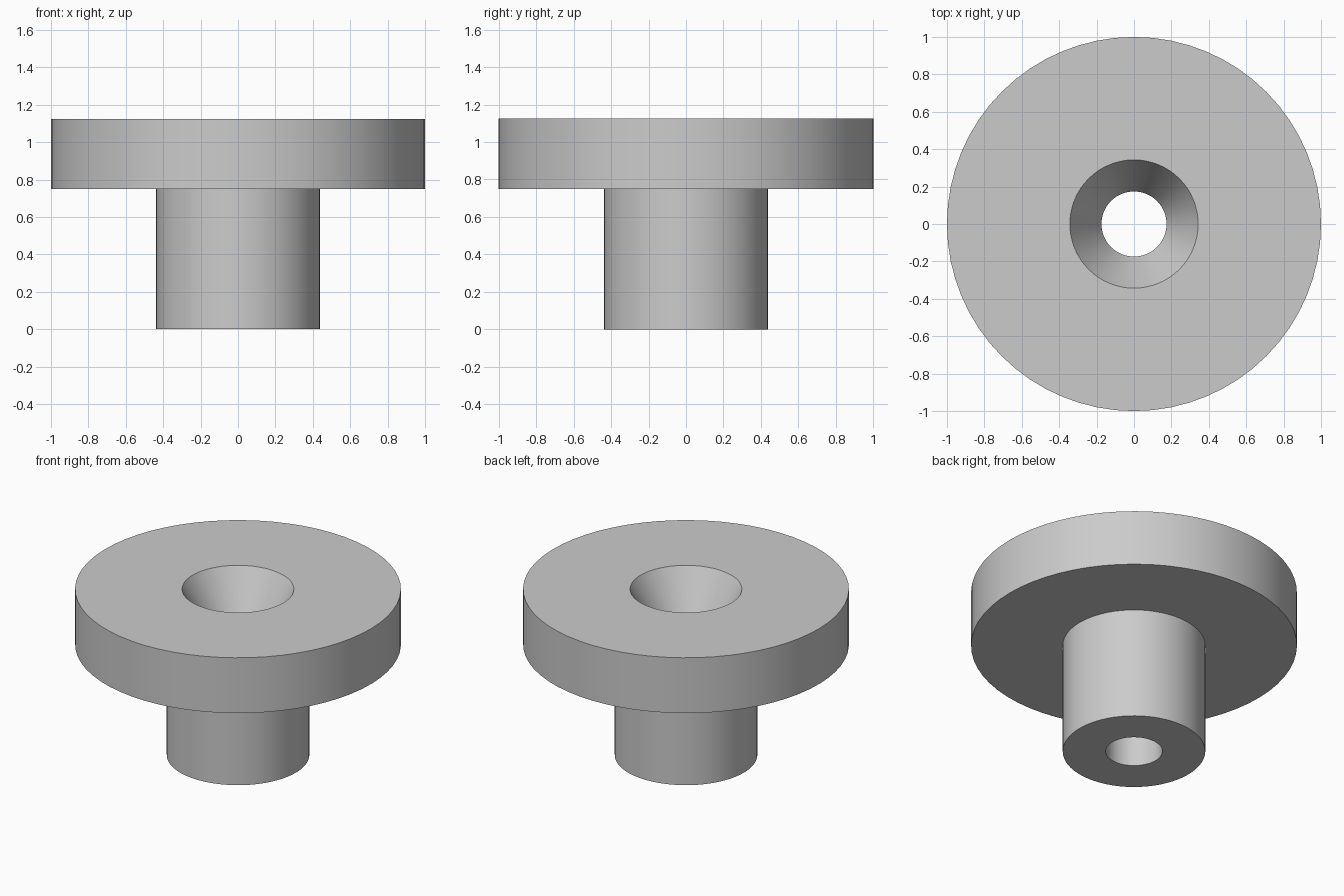
import bpy
import math

SEGMENTS = 64

cube = bpy.data.objects.get("Cube")
if cube:
    bpy.data.objects.remove(cube, do_unlink=True)

# Single neutral grey
grey = bpy.data.materials.new("plain grey")
grey.use_nodes = True
colour = (0.6, 0.6, 0.6, 1.0)
grey.diffuse_color = colour
grey.node_tree.nodes["Principled BSDF"].inputs["Base Color"].default_value = colour

# Closed half-section (radius, height): stem, flange, countersink, bore
profile = [
    (0.174, 0.0), (0.4375, 0.0),
    (0.4375, 0.75), (1.0, 0.75),
    (1.0, 1.125), (0.343, 1.125),
    (0.174, 0.825),
]


def lathe(name, section):
    """Revolve a closed section around the z axis."""
    count = len(section)
    verts, faces = [], []
    for s in range(SEGMENTS):
        a = math.tau * s / SEGMENTS
        verts += [(r * math.cos(a), r * math.sin(a), z) for r, z in section]
        here, ahead = s * count, (s + 1) % SEGMENTS * count
        for i in range(count):
            j = (i + 1) % count
            faces.append((here + i, ahead + i, ahead + j, here + j))
    mesh = bpy.data.meshes.new(name)
    mesh.from_pydata(verts, [], faces)
    mesh.materials.append(grey)
    mesh.update()
    obj = bpy.data.objects.new(name, mesh)
    bpy.context.collection.objects.link(obj)
    return obj


# Flanged bushing with a countersunk through hole
bushing = lathe("flanged_bushing", profile)
bpy.ops.object.select_all(action="DESELECT")
bushing.select_set(True)
bpy.context.view_layer.objects.active = bushing
bpy.ops.object.shade_smooth_by_angle(angle=math.radians(25))
